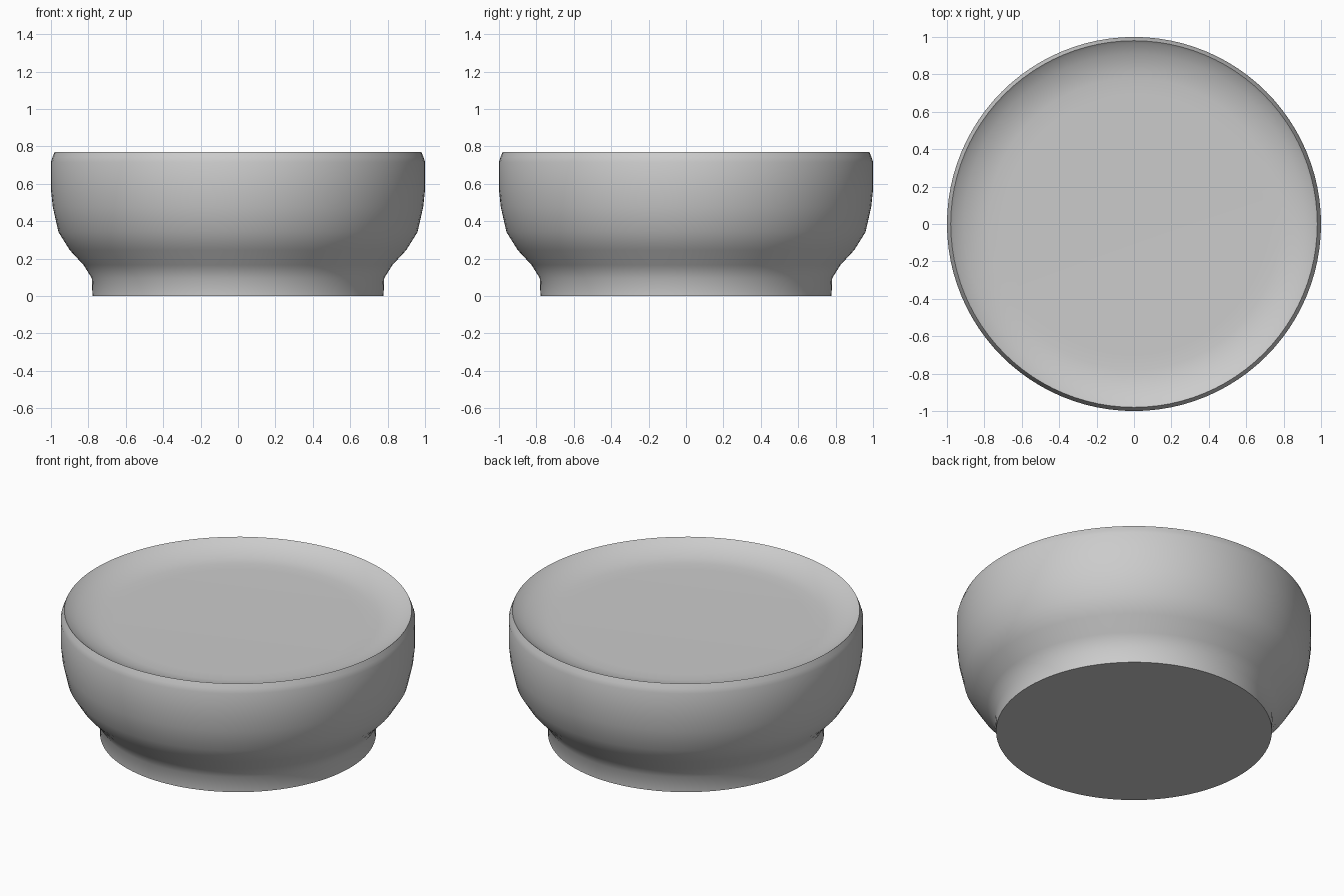
import bpy, bmesh, math

if "Cube" in bpy.data.objects:
    bpy.data.objects.remove(bpy.data.objects["Cube"])

SEGMENTS = 96

# Bowl half-profile (radius, height): foot, swelling wall, rim, shallow dished top
PROFILE = [
    (0.778, 0.0), (0.782, 0.096), (0.826, 0.166), (0.90, 0.246), (0.96, 0.342),
    (0.99, 0.475), (1.0, 0.567), (1.0, 0.716), (0.992, 0.742), (0.98, 0.77),
    (0.965, 0.757), (0.91, 0.728), (0.84, 0.705), (0.78, 0.697), (0.70, 0.695),
]


def lathe(name, profile, segments):
    """Revolve a profile around z and close both ends with a fan."""
    bm = bmesh.new()
    rings = []
    for r, z in profile:
        rings.append([bm.verts.new((r * math.cos(2 * math.pi * i / segments),
                                    r * math.sin(2 * math.pi * i / segments), z))
                      for i in range(segments)])
    for low, high in zip(rings, rings[1:]):
        for i in range(segments):
            j = (i + 1) % segments
            bm.faces.new((low[i], low[j], high[j], high[i]))
    for ring in (rings[0], rings[-1]):
        centre = bm.verts.new((0, 0, ring[0].co.z))
        for i in range(segments):
            bm.faces.new((ring[i], ring[(i + 1) % segments], centre))
    bmesh.ops.recalc_face_normals(bm, faces=bm.faces)
    mesh = bpy.data.meshes.new(name)
    bm.to_mesh(mesh)
    bm.free()
    obj = bpy.data.objects.new(name, mesh)
    bpy.context.collection.objects.link(obj)
    return obj


bowl = lathe("bowl", PROFILE, SEGMENTS)
bpy.context.view_layer.objects.active = bowl
bowl.select_set(True)
bpy.ops.object.shade_smooth_by_angle(angle=math.radians(60))
